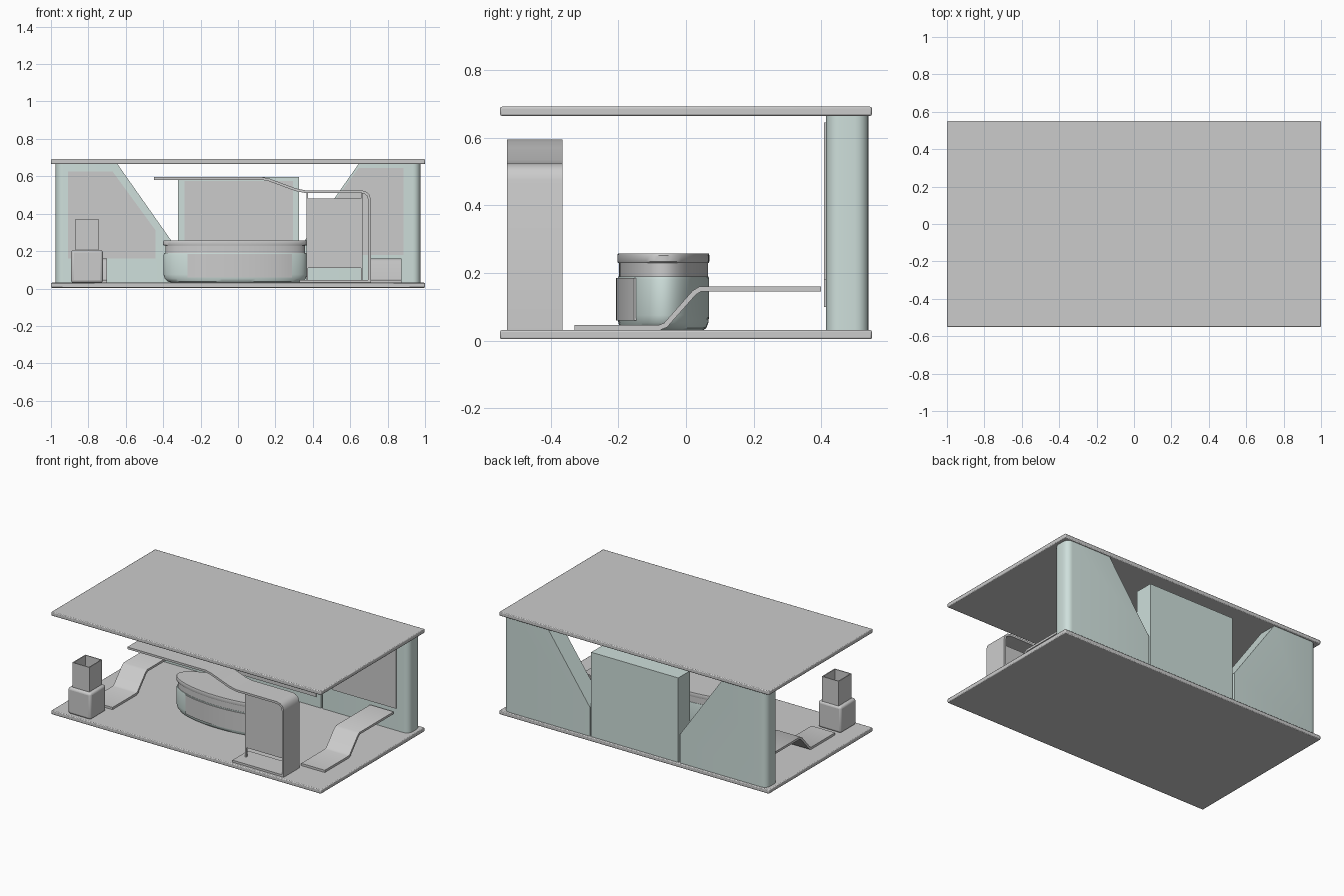
import bpy, bmesh, math
from mathutils import Vector

if "Cube" in bpy.data.objects:
    bpy.data.objects.remove(bpy.data.objects["Cube"])

green = bpy.data.materials.new("pale_green")
green.diffuse_color = (0.62, 0.74, 0.71, 1)
green.use_nodes = True
green.node_tree.nodes["Principled BSDF"].inputs["Base Color"].default_value = green.diffuse_color


def finish(name, bm, mat=None):
    bmesh.ops.recalc_face_normals(bm, faces=bm.faces)
    me = bpy.data.meshes.new(name)
    bm.to_mesh(me)
    bm.free()
    ob = bpy.data.objects.new(name, me)
    bpy.context.collection.objects.link(ob)
    if mat:
        me.materials.append(mat)
    return ob


def bevel(ob, width, segs=2):
    m = ob.modifiers.new("bevel", 'BEVEL')
    m.width, m.segments = width, segs
    m.limit_method = 'ANGLE'
    return ob


def box(name, x, y, z, mat=None):
    return prism(name, [(x[0], z[0]), (x[1], z[0]), (x[1], z[1]), (x[0], z[1])], 'y', y, mat)


def prism(name, pts, axis, span, mat=None, round_x=None):
    """Extrude a profile (x,z along y, or y,z along x)."""
    bm = bmesh.new()
    place = (lambda p, s: (p[0], s, p[1])) if axis == 'y' else (lambda p, s: (s, p[0], p[1]))
    a, b = [[bm.verts.new(place(p, s)) for p in pts] for s in span]
    n = len(pts)
    bm.faces.new(a)
    bm.faces.new(b[::-1])
    for i in range(n):
        j = (i + 1) % n
        bm.faces.new((a[i], b[i], b[j], a[j]))
    if round_x is not None:  # round the outer upright edges
        es = [e for e in bm.edges if all(abs(v.co.x - round_x) < 1e-4 for v in e.verts)
              and abs(e.verts[0].co.z - e.verts[1].co.z) > 0.1]
        bmesh.ops.bevel(bm, geom=es, offset=0.04, segments=5, profile=0.5, affect='EDGES')
    return finish(name, bm, mat)


def strap(name, path, t, axis, span):
    """Bent sheet: offset an open path to its right by thickness t."""
    p = [Vector(q) for q in path]
    inner = []
    for i, q in enumerate(p):
        d1 = (q - p[i - 1]).normalized() if i else (p[1] - q).normalized()
        d2 = (p[i + 1] - q).normalized() if i < len(p) - 1 else d1
        d = (d1 + d2).normalized()
        inner.append(q + Vector((d.y, -d.x)) * t / d.dot(d1))
    return prism(name, [tuple(q) for q in p + inner[::-1]], axis, span)


CX, CY, RX, RY = -0.015, -0.067, 0.385, 0.136


def oval(name, rings, mat=None, n=64):
    """Stack of oval rings given as (scale, z)."""
    bm = bmesh.new()
    loops = [[bm.verts.new((CX + RX * s * math.cos(2 * math.pi * i / n),
                            CY + RY * s * math.sin(2 * math.pi * i / n), z))
              for i in range(n)] for s, z in rings]
    for a, b in zip(loops, loops[1:]):
        for i in range(n):
            j = (i + 1) % n
            bm.faces.new((a[i], a[j], b[j], b[i]))
    bm.faces.new(loops[0][::-1])
    bm.faces.new(loops[-1])
    return finish(name, bm, mat)


# Floor and roof slabs
bevel(box("floor_slab", (-1, 1), (-0.55, 0.55), (0.004, 0.031)), 0.005)
bevel(box("roof_slab", (-1, 1), (-0.55, 0.55), (0.665, 0.692)), 0.005)

# Back wall: two slanted side panels and a centre panel, with thin grey liners
for s, side in ((-1, "left"), (1, "right")):
    prism("wall_panel_" + side,
          [(s * x, z) for x, z in ((0.975, 0.03), (0.975, 0.666), (0.645, 0.666),
                                   (0.335, 0.225), (0.335, 0.03))],
          'y', (0.415, 0.54), green, round_x=s * 0.975)
    dx, dz = (0, 0) if s < 0 else (-0.025, 0.02)
    prism("wall_liner_" + side,
          [(s * x + dx, z + dz) for x, z in ((0.91, 0.16), (0.91, 0.625), (0.67, 0.625),
                                             (0.44, 0.31), (0.44, 0.16))],
          'y', (0.408, 0.416))
box("wall_panel_centre", (-0.32, 0.325), (0.415, 0.54), (0.03, 0.597), green)
box("wall_liner_centre", (-0.285, 0.293), (0.408, 0.416), (0.1, 0.575))

# Oval counter: body, recessed neck and top
oval("counter_body", [(0.87, 0.031), (0.935, 0.037), (0.98, 0.053), (0.995, 0.075),
                      (0.995, 0.18), (0.985, 0.19)], green)
oval("counter_neck", [(0.97, 0.185), (0.97, 0.235)])
oval("counter_top", [(0.99, 0.23), (1, 0.234), (1, 0.252), (0.99, 0.257)])

# Curved front plate on the counter
outer, inner = [], []
for i in range(25):
    x = -0.27 + 0.56 * i / 24
    k = math.sqrt(1 - ((x - CX) / RX) ** 2)
    outer.append((x, CY - RY * k - 0.004))
    inner.append((x, CY - RY * k + 0.006))
bm = bmesh.new()
f = bm.faces.new([bm.verts.new((x, y, 0.06)) for x, y in outer + inner[::-1]])
up = bmesh.ops.extrude_face_region(bm, geom=[f])["geom"]
bmesh.ops.translate(bm, vec=(0, 0, 0.125), verts=[v for v in up if isinstance(v, bmesh.types.BMVert)])
finish("counter_front_plate", bm)

# Bent canopy strap, with screen and posts between its arms
strap("canopy_strap",
      [(-0.45, 0.595), (0.13, 0.595), (0.17, 0.587), (0.21, 0.572), (0.31, 0.535), (0.36, 0.525),
       (0.66, 0.525), (0.685, 0.518), (0.703, 0.502), (0.71, 0.475), (0.71, 0.031), (0.33, 0.031)],
      0.014, 'y', (-0.53, -0.365))
box("canopy_screen", (0.37, 0.662), (-0.45, -0.43), (0.11, 0.48))
for x in (0.37, 0.662):
    box("canopy_post", (x - 0.004, x + 0.004), (-0.446, -0.434), (0.045, 0.513))

# Stepped benches on both sides
for x0, side in ((-0.875, "left"), (0.7, "right")):
    strap("bench_" + side,
          [(-0.33, 0.046), (-0.08, 0.046), (-0.065, 0.052), (0.02, 0.148), (0.04, 0.16), (0.4, 0.16)],
          0.015, 'x', (x0, x0 + 0.175))

# Pedestal with an open thin-walled case
bevel(box("pedestal", (-0.893, -0.722), (-0.53, -0.365), (0.03, 0.207)), 0.015, 3)
X, Y, Z, T = (-0.87, -0.745), (-0.512, -0.375), (0.2, 0.372), 0.006
box("case_front", X, (Y[0], Y[0] + T), Z)
box("case_back", X, (Y[1] - T, Y[1]), Z)
box("case_left", (X[0], X[0] + T), (Y[0] + T, Y[1] - T), Z)
box("case_right", (X[1] - T, X[1]), (Y[0] + T, Y[1] - T), Z)
box("case_floor", (X[0] + T, X[1] - T), (Y[0] + T, Y[1] - T), (0.2, 0.235))

# Smooth curved surfaces, keep edges sharp
for ob in bpy.context.collection.objects:
    ob.select_set(True)
    bpy.context.view_layer.objects.active = ob
bpy.ops.object.shade_smooth_by_angle(angle=math.radians(35))
